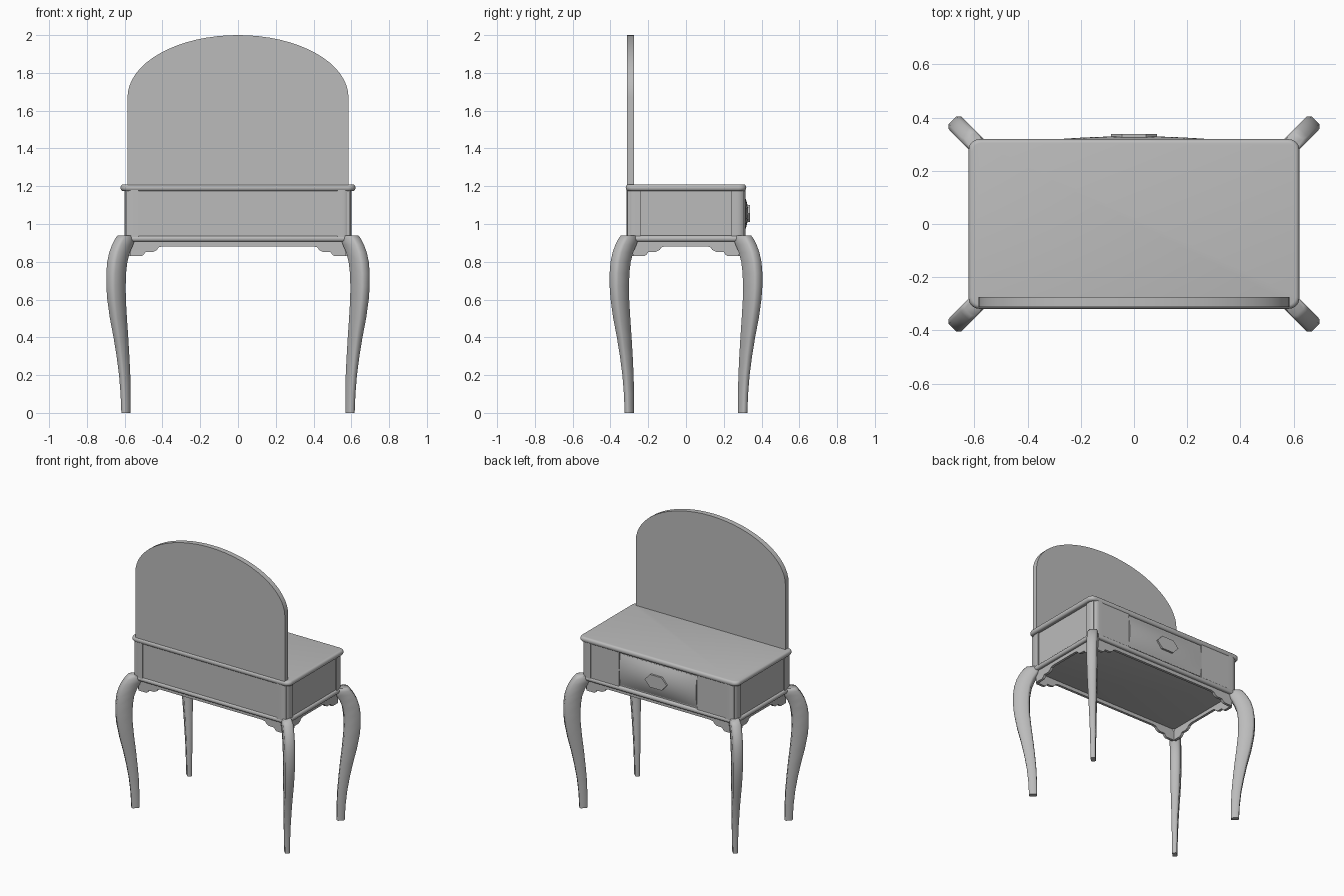
import bpy, bmesh, math

if "Cube" in bpy.data.objects:
    bpy.data.objects.remove(bpy.data.objects["Cube"])

grey = bpy.data.materials.new("soft_grey")
grey.diffuse_color = (0.5, 0.5, 0.5, 1)
grey.use_nodes = True
grey.node_tree.nodes["Principled BSDF"].inputs["Base Color"].default_value = grey.diffuse_color


def finish(name, bm, angle=35):
    bmesh.ops.recalc_face_normals(bm, faces=bm.faces)
    me = bpy.data.meshes.new(name)
    bm.to_mesh(me)
    bm.free()
    me.materials.append(grey)
    ob = bpy.data.objects.new(name, me)
    bpy.context.collection.objects.link(ob)
    bpy.ops.object.select_all(action='DESELECT')
    ob.select_set(True)
    bpy.context.view_layer.objects.active = ob
    bpy.ops.object.shade_smooth_by_angle(angle=math.radians(angle))
    return ob


def loft(name, rings, angle=35):
    """Skin a list of equal-length rings and cap both ends."""
    bm = bmesh.new()
    vs = [[bm.verts.new(p) for p in r] for r in rings]
    n = len(vs[0])
    for a, b in zip(vs, vs[1:]):
        for i in range(n):
            j = (i + 1) % n
            bm.faces.new((a[i], a[j], b[j], b[i]))
    bm.faces.new(vs[0])
    bm.faces.new(vs[-1])
    return finish(name, bm, angle)


def box(name, x0, x1, y0, y1, z0, z1):
    return loft(name, [[(x0, y0, z), (x1, y0, z), (x1, y1, z), (x0, y1, z)] for z in (z0, z1)])


def rounded(hx, hy, r, z, seg=6):
    pts = []
    for k, (sx, sy) in enumerate(((1, 1), (-1, 1), (-1, -1), (1, -1))):
        for i in range(seg + 1):
            a = math.pi / 2 * (k + i / seg)
            pts.append((sx * (hx - r) + r * math.cos(a), sy * (hy - r) + r * math.sin(a), z))
    return pts


def slab(name, hx, hy, r, z0, z1, edge):
    """Rounded slab with a half-round edge."""
    rings = []
    mid, half = (z0 + z1) / 2, (z1 - z0) / 2
    for i in range(9):
        a = -math.pi / 2 + math.pi * i / 8
        d = edge * (1 - math.cos(a))
        rings.append(rounded(hx - d, hy - d, r - d * 0.5, mid + half * math.sin(a)))
    return loft(name, rings, 50)


# Table top, lower rim and carcass
slab("table_top", 0.622, 0.319, 0.04, 1.174, 1.21, 0.014)
slab("lower_rim", 0.607, 0.318, 0.05, 0.907, 0.938, 0.012)
box("carcass", -0.592, 0.592, -0.31, 0.302, 0.93, 1.18)

# Rounded corner posts
for sx in (-1, 1):
    for sy in (-1, 1):
        X, Y, w, r = 0.601, 0.316, 0.074, 0.045
        prof = [(X - w, Y - w), (X, Y - w)]
        prof += [(X - r + r * math.cos(a), Y - r + r * math.sin(a))
                 for a in (math.pi / 2 * i / 8 for i in range(9))]
        prof += [(X - w, Y)]
        loft("corner_post", [[(sx * x, sy * y, z) for x, y in prof] for z in (0.93, 1.18)])

# Fixed panels beside the drawer
for sx in (-1, 1):
    a, b = sorted((sx * 0.305, sx * 0.527))
    box("side_front_panel", a, b, 0.29, 0.312, 0.935, 1.178)

# Bowed drawer front
bm = bmesh.new()
N, M = 16, 12
grid = []
for j in range(M + 1):
    v = 2 * j / M - 1
    row = []
    for i in range(N + 1):
        u = 2 * i / N - 1
        y = 0.303 + 0.027 * (1 - 0.45 * u * u) * (1 - v * v)
        row.append(bm.verts.new((0.3 * u, y, 1.055 + 0.11 * v)))
    grid.append(row)
for j in range(M):
    for i in range(N):
        bm.faces.new((grid[j][i], grid[j][i + 1], grid[j + 1][i + 1], grid[j + 1][i]))
ret = bmesh.ops.extrude_face_region(bm, geom=bm.faces[:])
for e in ret["geom"]:
    if isinstance(e, bmesh.types.BMVert):
        e.co.y = 0.295
finish("drawer_front", bm, 40)

# Six-sided handle plate
hexa = [(-0.087, 1.055), (-0.045, 1.01), (0.045, 1.01), (0.087, 1.055), (0.045, 1.1), (-0.045, 1.1)]
loft("drawer_handle", [[(x, y, z) for x, z in hexa] for y in (0.315, 0.339)])

# Arched mirror board
arch = [(-0.585, 1.2), (0.585, 1.2)]
arch += [(0.585 * math.cos(a), 1.67 + 0.33 * math.sin(a))
         for a in (math.pi * i / 32 for i in range(33))]
loft("mirror_board", [[(x, y, z) for x, z in arch] for y in (-0.312, -0.275)])


# Scalloped aprons under the rim
def apron(name, half, place):
    steps = [(0, 0.83), (0.06, 0.83), (0.072, 0.838), (0.08, 0.852), (0.12, 0.852),
             (0.14, 0.862), (0.15, 0.876), (0.17, 0.882)]
    low = [(-half + d, z) for d, z in steps]
    low += [(-x, z) for x, z in reversed(low)]
    prof = [(-half, 0.915)] + low + [(half, 0.915)]
    loft(name, [[place(t, z, d) for t, z in prof] for d in (0, 0.018)])


for s in (-1, 1):
    apron("long_apron", 0.57, lambda t, z, d: (t, s * (0.297 - d), z))
    apron("short_apron", 0.28, lambda t, z, d: (s * (0.585 - d), t, z))

# Cabriole legs: height, diagonal offset, half width
path = [(0, -.004, .024), (.1, -.002, .026), (.2, .003, .029), (.3, .012, .033), (.4, .023, .038),
        (.5, .036, .044), (.6, .046, .048), (.67, .049, .05), (.74, .048, .051), (.8, .042, .052),
        (.85, .03, .054), (.89, .014, .056), (.92, .001, .053), (.94, -.004, .043)]
for sx in (-1, 1):
    for sy in (-1, 1):
        rings = []
        for z, e, h in path:
            R, T, c = 1.05 * h, min(0.65 * h, 0.034), 0.25 * h
            sec = [(R, T - c), (R - c, T), (c - R, T), (-R, T - c),
                   (-R, c - T), (c - R, -T), (R - c, -T), (R, c - T)]
            k = math.sqrt(0.5)
            rings.append([(sx * (0.597 + e + k * (p - q)), sy * (0.304 + e + k * (p + q)), z)
                          for p, q in sec])
        loft("cabriole_leg", rings, 60)
